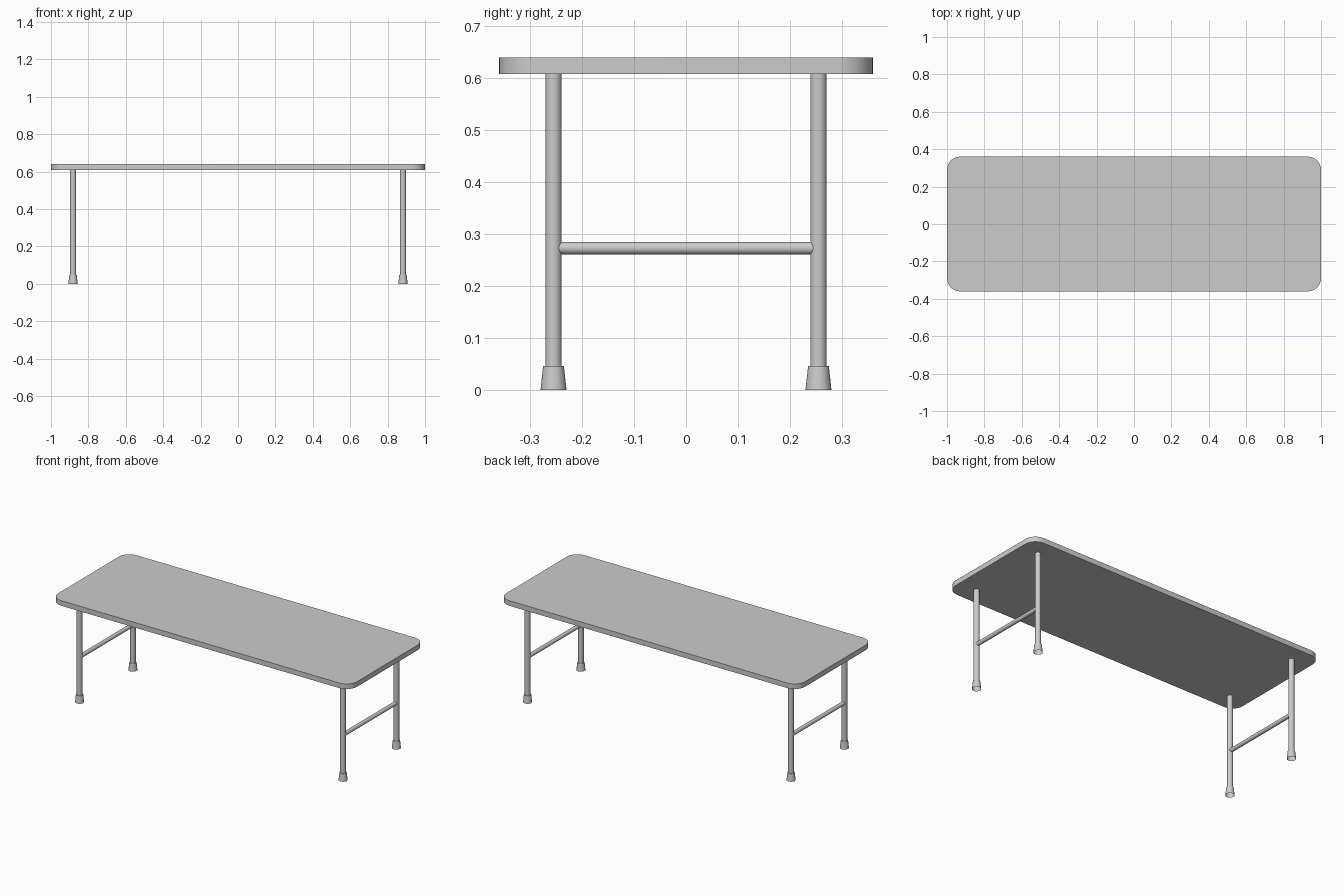
import bpy, bmesh
from math import radians
from mathutils import Matrix

if "Cube" in bpy.data.objects:
    bpy.data.objects.remove(bpy.data.objects["Cube"])

LEG_X, LEG_Y = 0.882, 0.255


def finish(name, bm):
    bmesh.ops.recalc_face_normals(bm, faces=bm.faces)
    mesh = bpy.data.meshes.new(name)
    bm.to_mesh(mesh)
    bm.free()
    obj = bpy.data.objects.new(name, mesh)
    bpy.context.collection.objects.link(obj)
    bpy.ops.object.select_all(action='DESELECT')
    obj.select_set(True)
    bpy.context.view_layer.objects.active = obj
    bpy.ops.object.shade_smooth_by_angle(angle=radians(30))
    return obj


def tube(name, r1, r2, length, matrix, open_bottom=False):
    bm = bmesh.new()
    bmesh.ops.create_cone(bm, cap_ends=True, segments=32, radius1=r1,
                          radius2=r2, depth=length, matrix=matrix)
    if open_bottom:
        low = [f for f in bm.faces if all(v.co.z < 0.001 for v in f.verts)]
        bmesh.ops.delete(bm, geom=low, context='FACES_ONLY')
    return finish(name, bm)


# Table top: slab with rounded vertical corners
bm = bmesh.new()
bmesh.ops.create_cube(bm, size=1, matrix=Matrix.Translation((0, 0, 0.624))
                      @ Matrix.Diagonal((2, 0.72, 0.031, 1)))
corners = [e for e in bm.edges
           if abs(e.verts[0].co.z - e.verts[1].co.z) > 0.01]
bmesh.ops.bevel(bm, geom=corners, offset=0.07, segments=8, profile=0.5,
                affect='EDGES')
finish("table_top", bm)

for sx, end in ((-1, "left"), (1, "right")):
    x = sx * LEG_X
    for sy, side in ((-1, "front"), (1, "back")):
        y = sy * LEG_Y
        # Leg, running from inside the foot to the underside of the top
        tube(f"{side}_{end}_leg", 0.0158, 0.0158, 0.57,
             Matrix.Translation((x, y, 0.325)))
        # Flared foot cap, open underneath
        tube(f"{side}_{end}_foot", 0.025, 0.02, 0.046,
             Matrix.Translation((x, y, 0.023)), open_bottom=True)
    # Crossbar joining the two legs at this end
    tube(f"{end}_crossbar", 0.012, 0.012, 2 * LEG_Y,
         Matrix.Translation((x, 0, 0.273))
         @ Matrix.Rotation(radians(90), 4, 'X'))
